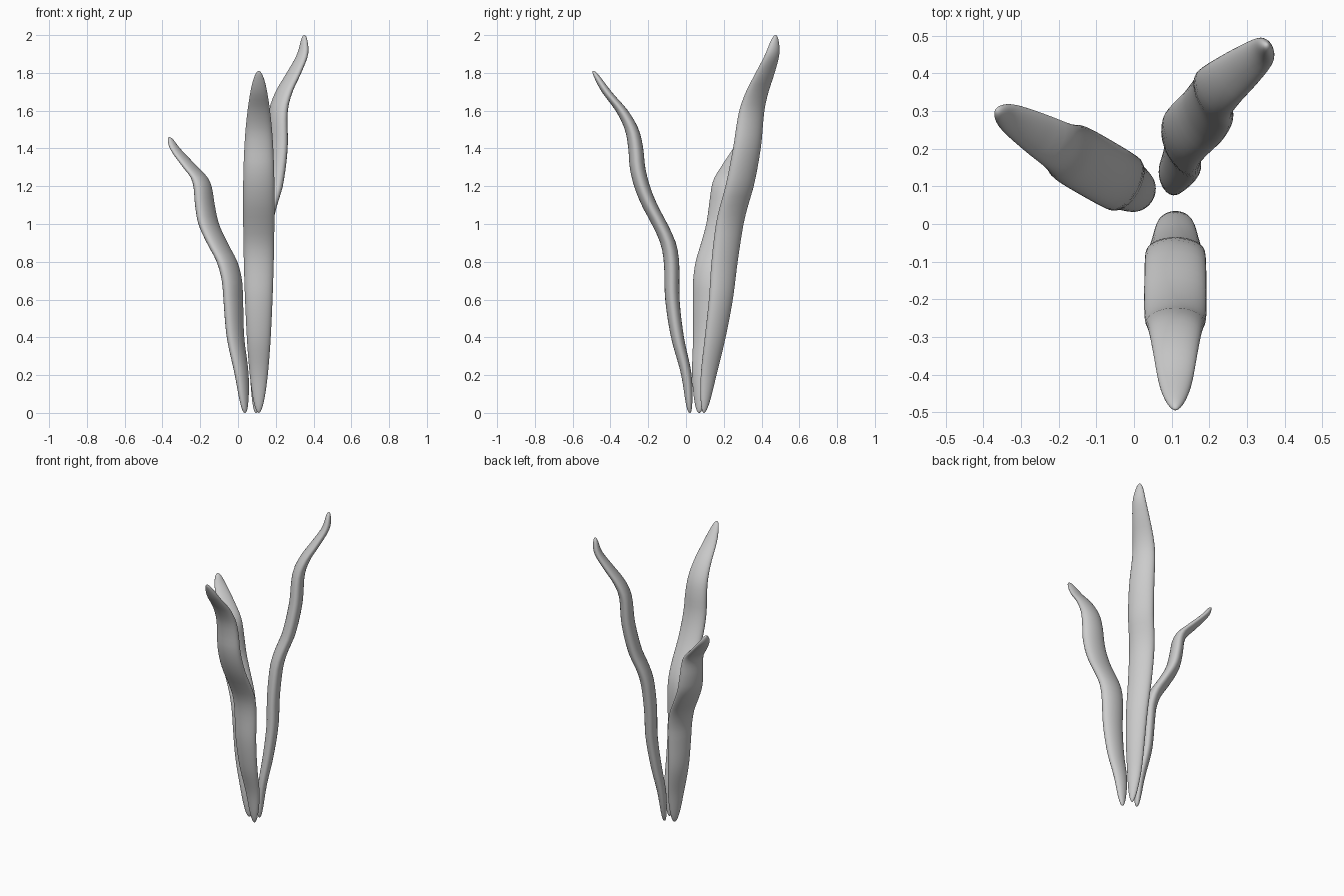
import bpy, math
from mathutils import Vector

if "Cube" in bpy.data.objects:
    bpy.data.objects.remove(bpy.data.objects["Cube"])

SIDES, RINGS = 32, 64


def smooth(table, t):
    """Cubic interpolation through (t, value) points."""
    n = len(table)
    i = 0
    while i < n - 2 and t > table[i + 1][0]:
        i += 1

    def slope(k):
        a, b = table[max(k - 1, 0)], table[min(k + 1, n - 1)]
        return (b[1] - a[1]) / (b[0] - a[0])
    (t0, v0), (t1, v1) = table[i], table[i + 1]
    h = t1 - t0
    s = (t - t0) / h
    return ((2*s**3 - 3*s**2 + 1) * v0 + (s**3 - 2*s**2 + s) * h * slope(i)
            + (3*s**2 - 2*s**3) * v1 + (s**3 - s**2) * h * slope(i + 1))


def to_angle(t):
    return math.acos(max(-1, min(1, 1 - 2 * t)))


# taper of the leaf, as a share of its full width
TAPER = [(to_angle(t), v) for t, v in
         [(0, 0), (.03, .31), (.11, .57), (.22, .76), (.42, .94), (.6, 1),
          (.72, .97), (.83, .84), (.94, .53), (.98, .31), (1, 0)]]


def leaf(name, base, azimuth, height, path, side_lean=0.0, half_w=.083, half_t=.042):
    """Flattened stalk swept along a wavy path leaning toward the azimuth."""
    a = math.radians(azimuth)
    out = Vector((math.cos(a), math.sin(a), 0))
    side = Vector((-math.sin(a), math.cos(a), 0))
    origin = Vector((base[0], base[1], 0))

    def centre(z):
        return origin + out * smooth(path, z) + side * side_lean * z / height + Vector((0, 0, z))

    verts = [centre(0)]
    for r in range(1, RINGS):
        u = math.pi * r / RINGS
        c = centre(height * (1 - math.cos(u)) / 2)
        w = max(smooth(TAPER, u), .01)
        for s in range(SIDES):
            p = 2 * math.pi * s / SIDES
            verts.append(c + side * half_w * w * math.cos(p) + out * half_t * w**.75 * math.sin(p))
    verts.append(centre(height))
    last = len(verts) - 1
    top = last - SIDES
    faces = []
    for s in range(SIDES):
        n = (s + 1) % SIDES
        faces.append((0, 1 + s, 1 + n))
        faces.append((last, top + n, top + s))
        for r in range(RINGS - 2):
            k = 1 + r * SIDES
            faces.append((k + s, k + SIDES + s, k + SIDES + n, k + n))
    mesh = bpy.data.meshes.new(name)
    mesh.from_pydata(verts, [], faces)
    mesh.shade_smooth()
    obj = bpy.data.objects.new(name, mesh)
    bpy.context.collection.objects.link(obj)
    # consistent outward normals
    import bmesh
    bm = bmesh.new()
    bm.from_mesh(mesh)
    bmesh.ops.recalc_face_normals(bm, faces=bm.faces)
    bm.to_mesh(mesh)
    bm.free()
    return obj


# paths are (height, outward offset)
leaf("front_leaf", (.11, .02), -90, 1.81,
     [(0, 0), (.2, .018), (.4, .065), (.6, .092), (.8, .097), (.9, .115), (1, .16),
      (1.1, .213), (1.2, .253), (1.3, .277), (1.4, .286), (1.5, .307), (1.6, .36),
      (1.7, .44), (1.81, .51)])
leaf("left_leaf", (.037, .07), 150, 1.46,
     [(0, 0), (.2, .02), (.4, .058), (.6, .072), (.7, .08), (.8, .11), (.9, .17),
      (1, .222), (1.1, .245), (1.2, .26), (1.25, .283), (1.3, .333), (1.4, .428), (1.46, .462)])
leaf("back_leaf", (.095, .095), 30, 2.0,
     [(0, 0), (.2, .015), (.4, .05), (.6, .075), (.8, .08), (1, .1), (1.1, .13),
      (1.2, .17), (1.4, .212), (1.6, .23), (1.7, .27), (1.8, .336), (1.9, .395), (2, .412)],
     side_lean=.2)
